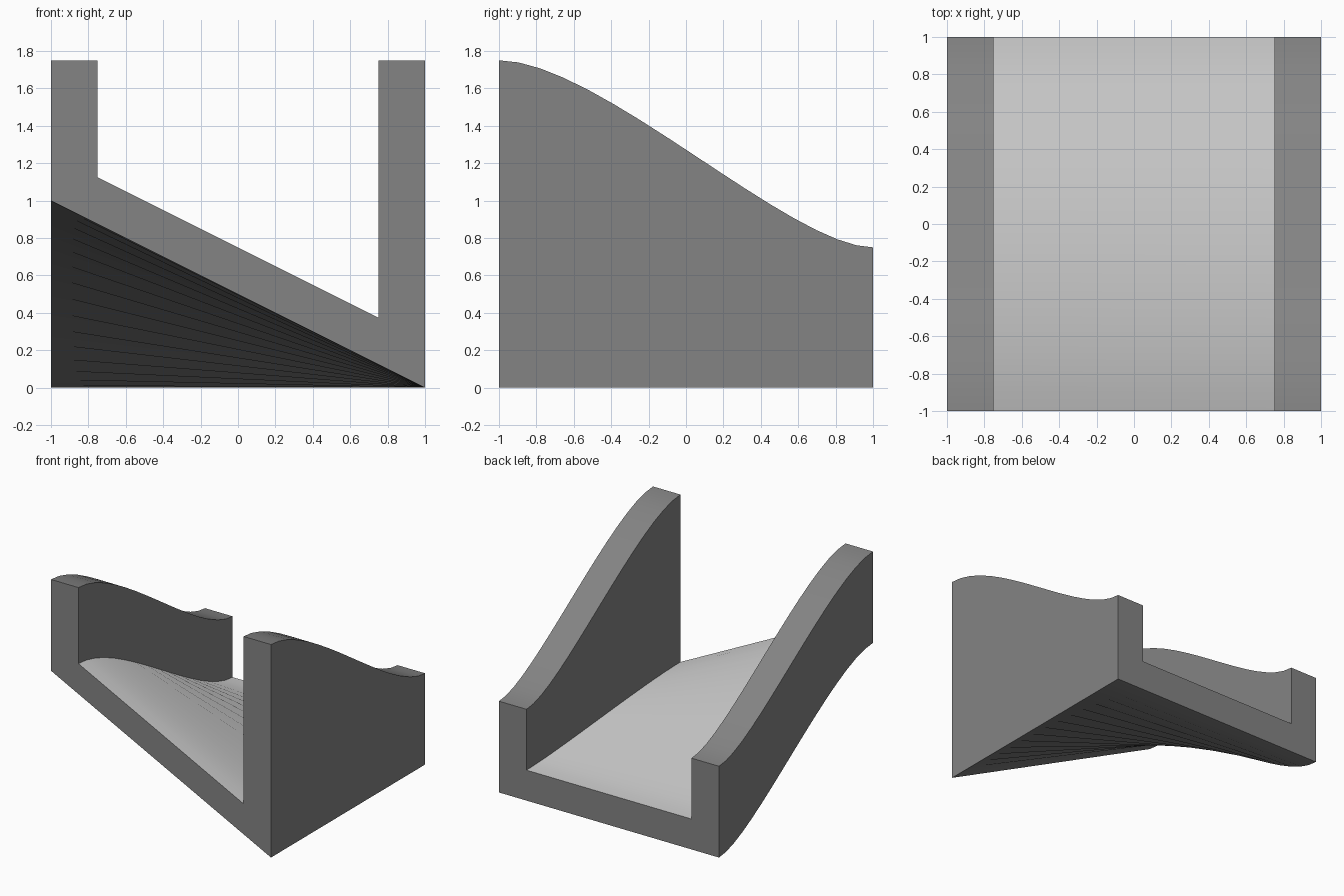
import bpy, bmesh, math
from mathutils import Vector
from mathutils.geometry import interpolate_bezier

if "Cube" in bpy.data.objects:
    bpy.data.objects.remove(bpy.data.objects["Cube"])

WALL, THICK, RISE, STEPS = 0.25, 0.25, 0.75, 16
FLOOR_SIDE = 4  # outline edge that forms the sliding surface

# Side curve: (y, height) easing from 1 at the front to 0 at the back
curve = interpolate_bezier(Vector((-1, 1)), Vector((-0.47, 1)),
                           Vector((0.56, 0)), Vector((1, 0)), STEPS + 1)


def section(y, h):
    """Channel cross-section: tilted floor between two upright walls."""
    under = lambda x: h * (1 - x) / 2
    xi = 1 - WALL
    top = h + RISE
    outline = [(-1, under(-1)), (1, under(1)), (1, top), (xi, top),
               (xi, under(xi) + THICK), (-xi, under(-xi) + THICK),
               (-xi, top), (-1, top)]
    return [(x, y, z) for x, z in outline]


def grey(name, v):
    mat = bpy.data.materials.new(name)
    mat.diffuse_color = (v, v, v, 1)
    mat.use_nodes = True
    mat.node_tree.nodes["Principled BSDF"].inputs["Base Color"].default_value = mat.diffuse_color
    return mat


# Twisted ramp channel: loft the cross-section along the curve
bm = bmesh.new()
rings = [[bm.verts.new(p) for p in section(c[0], c[1])] for c in curve]
for a, b in zip(rings, rings[1:]):
    for i in range(len(a)):
        j = (i + 1) % len(a)
        face = bm.faces.new((a[i], a[j], b[j], b[i]))
        face.material_index = 1 if i == FLOOR_SIDE else 0
bm.faces.new(rings[0])
bm.faces.new(rings[-1])
bmesh.ops.recalc_face_normals(bm, faces=bm.faces)

mesh = bpy.data.meshes.new("ramp_channel")
bm.to_mesh(mesh)
bm.free()

# Dark body, light floor
mesh.materials.append(grey("dark_grey", 0.23))
mesh.materials.append(grey("light_grey", 0.8))

ramp = bpy.data.objects.new("ramp_channel", mesh)
bpy.context.collection.objects.link(ramp)
bpy.context.view_layer.objects.active = ramp
ramp.select_set(True)
bpy.ops.object.shade_smooth_by_angle(angle=math.radians(30))
